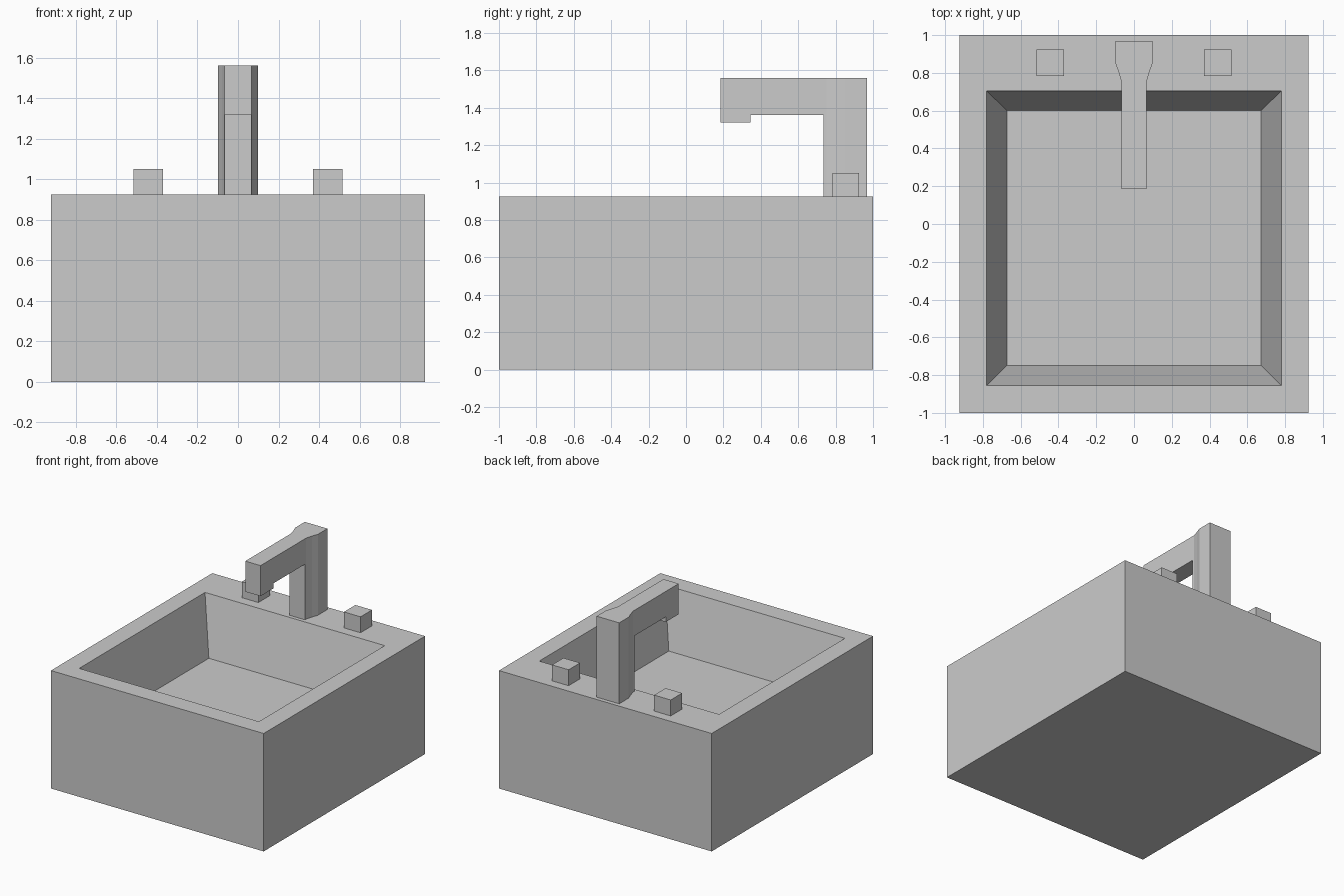
import bpy, bmesh
from mathutils import Vector

if "Cube" in bpy.data.objects:
    bpy.data.objects.remove(bpy.data.objects["Cube"])

DECK = 0.925  # height of the rim


def finish(bm, name):
    bmesh.ops.recalc_face_normals(bm, faces=bm.faces)
    mesh = bpy.data.meshes.new(name)
    bm.to_mesh(mesh)
    bm.free()
    obj = bpy.data.objects.new(name, mesh)
    bpy.context.collection.objects.link(obj)
    return obj


def rect(x, y0, y1, z):
    return [(-x, y0, z), (x, y0, z), (x, y1, z), (-x, y1, z)]


def prism(name, points, direction):
    bm = bmesh.new()
    face = bm.faces.new([bm.verts.new(p) for p in points])
    ext = bmesh.ops.extrude_face_region(bm, geom=[face], use_keep_orig=True)
    top = [v for v in ext["geom"] if isinstance(v, bmesh.types.BMVert)]
    bmesh.ops.translate(bm, verts=top, vec=Vector(direction))
    return finish(bm, name)


# Basin: stacked rectangular loops, outer shell then tapered bowl
bm = bmesh.new()
loops = [[bm.verts.new(p) for p in ring] for ring in (
    rect(0.923, -1, 1, 0),
    rect(0.923, -1, 1, DECK),
    rect(0.78, -0.855, 0.705, DECK),
    rect(0.673, -0.748, 0.60, 0.477))]
for a, b in zip(loops, loops[1:]):
    for i in range(4):
        j = (i + 1) % 4
        bm.faces.new((a[i], a[j], b[j], b[i]))
bm.faces.new(loops[0])
bm.faces.new(loops[-1])
finish(bm, "basin")

# Faucet: plan outline intersected with the hooked side profile
half = [(0.066, 0.185), (0.066, 0.75), (0.08, 0.80), (0.098, 0.85), (0.098, 0.968)]
plan = half + [(-x, y) for x, y in reversed(half)]
faucet = prism("faucet", [(x, y, DECK) for x, y in plan], (0, 0, 0.635))
side = [(1.1, 0.8), (1.1, 1.7), (0.1, 1.7), (0.1, 1.32),
        (0.345, 1.32), (0.345, 1.36), (0.735, 1.36), (0.735, 0.8)]
cutter = prism("faucet_side_cutter", [(-0.3, y, z) for y, z in side], (0.6, 0, 0))
cutter.hide_render = True
mod = faucet.modifiers.new("side_shape", 'BOOLEAN')
mod.operation = 'INTERSECT'
mod.solver = 'EXACT'
mod.object = cutter
bpy.context.view_layer.objects.active = faucet
bpy.ops.object.modifier_apply(modifier=mod.name)
bpy.data.objects.remove(cutter)

# Tap knobs on both sides of the faucet
for name, s in (("left_knob", -1), ("right_knob", 1)):
    pts = [(s * 0.443 + x, y, z) for x, y, z in rect(0.072, 0.783, 0.925, DECK)]
    prism(name, pts, (0, 0, 0.125))
